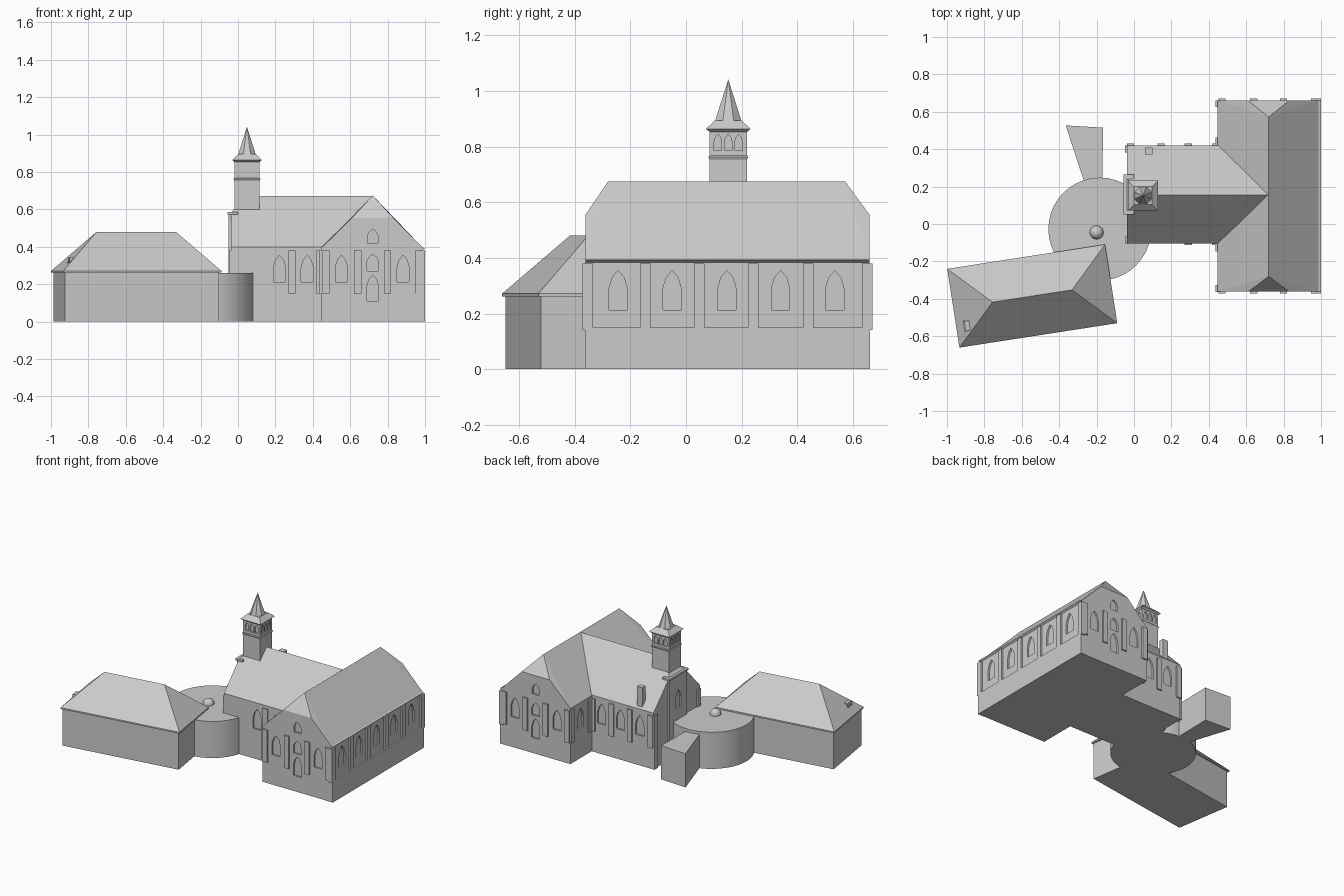
import bpy, bmesh, math
from mathutils import Vector, Matrix

if "Cube" in bpy.data.objects:
    bpy.data.objects.remove(bpy.data.objects["Cube"])

stone = bpy.data.materials.new("light_grey")
stone.diffuse_color = (0.6, 0.6, 0.6, 1)
stone.use_nodes = True
stone.node_tree.nodes["Principled BSDF"].inputs["Base Color"].default_value = stone.diffuse_color


def add_hull(bm, pts):
    part = bmesh.new()
    for p in pts:
        part.verts.new(p)
    bmesh.ops.convex_hull(part, input=part.verts[:])
    bmesh.ops.dissolve_limit(part, angle_limit=0.005, verts=part.verts[:], edges=part.edges[:])
    bmesh.ops.recalc_face_normals(part, faces=part.faces[:])
    me = bpy.data.meshes.new("tmp")
    part.to_mesh(me)
    part.free()
    bm.from_mesh(me)
    bpy.data.meshes.remove(me)


def hulls(name, groups):
    """One object made of several convex solids."""
    bm = bmesh.new()
    for g in groups:
        add_hull(bm, g)
    me = bpy.data.meshes.new(name)
    bm.to_mesh(me)
    bm.free()
    me.materials.append(stone)
    ob = bpy.data.objects.new(name, me)
    bpy.context.collection.objects.link(ob)
    return ob


def box(x0, x1, y0, y1, z0, z1):
    return [(x, y, z) for x in (x0, x1) for y in (y0, y1) for z in (z0, z1)]


def frustum(cx, cy, r0, z0, r1, z1):
    return [(cx + sx * r, cy + sy * r, z) for r, z in ((r0, z0), (r1, z1))
            for sx in (-1, 1) for sy in (-1, 1)]


def window(x, y, ang, w, z0, z1, d=0.012):
    """Pointed-arch solid straddling a wall whose outward normal is at ang."""
    h = z1 - z0
    prof = [(-.5, 0), (.5, 0), (.5, .54), (.32, .82), (0, 1), (-.32, .82), (-.5, .54)]
    n = Vector((math.cos(ang), math.sin(ang), 0))
    t = Vector((-n.y, n.x, 0))
    return [Vector((x, y, z0 + v * h)) + t * u * w + n * s
            for u, v in prof for s in (-d, 0.03)]


def cut(ob, groups):
    c = hulls("window_cutter", groups)
    c.hide_render = True
    m = ob.modifiers.new("windows", 'BOOLEAN')
    m.operation, m.solver, m.object = 'DIFFERENCE', 'EXACT', c
    bpy.context.view_layer.objects.active = ob
    bpy.ops.object.modifier_apply(modifier=m.name)
    bpy.data.objects.remove(c)


E, N, W, S = 0, math.pi / 2, math.pi, -math.pi / 2

# Main hall with half-hipped gables
X0, X1, Y0, Y1, XR = 0.447, 0.988, -0.362, 0.66, 0.72
hall = hulls("main_hall", [
    [(x, y, z) for x in (X0, X1) for y in (Y0, Y1) for z in (0, 0.395)]
    + [(x, y, 0.555) for x in (0.61, 0.83) for y in (Y0, Y1)]
    + [(XR, -0.28, 0.675), (XR, 0.572, 0.675)]])
bays = (-0.244, -0.05, 0.147, 0.34, 0.535)
wins = [window(X1, y, E, 0.066, 0.213, 0.355) for y in bays]
for y, a in ((Y0, S), (Y1, N)):
    wins += [window(x, y, a, 0.065, 0.213, 0.355) for x in (0.553, 0.883)]
    wins += [window(XR, y, a, w, z0, z1) for w, z0, z1 in
             ((0.055, 0.42, 0.495), (0.063, 0.27, 0.36), (0.063, 0.11, 0.25))]
wins += [window(X0, y, W, 0.066, 0.213, 0.355) for y in (-0.235, 0.545)]
cut(hall, wins)

# Plinth, eaves and pilasters of the hall
hulls("hall_plinth", [box(0.95, 1.0, Y0 - 0.002, Y1 + 0.002, 0, 0.15)])
hulls("hall_eaves", [
    [(0.96, y, z) for y in (Y0, Y1) for z in (0.382, 0.402)]
    + [(0.986, y, 0.382) for y in (Y0, Y1)] + [(1.0, y, 0.393) for y in (Y0, Y1)]])
pil = []
for y in (-0.353, -0.146, 0.048, 0.242, 0.44, 0.651):
    pil.append(box(0.97, 1.0, y - 0.019, y + 0.019, 0.14, 0.38))
for x in (0.47, 0.64, 0.80, 0.965):
    pil.append(box(x - 0.019, x + 0.019, -0.372, -0.35, 0.15, 0.38))
    pil.append(box(x - 0.019, x + 0.019, 0.65, 0.67, 0.15, 0.38))
for y in (-0.345, -0.13, 0.445, 0.643):
    pil.append(box(0.437, 0.46, y - 0.018, y + 0.018, 0.15, 0.38))
hulls("hall_pilasters", pil)

# Nave running into the hall roof
NX, NY0, NY1, YR = -0.038, -0.103, 0.42, 0.156
nave = hulls("nave", [
    [(x, y, z) for x in (NX, 0.449) for y in (NY0, NY1) for z in (0, 0.4)]
    + [(NX, YR - 0.085, 0.585), (NX, YR + 0.085, 0.585), (0.06, YR, 0.672), (XR, YR, 0.672)]])
cut(nave, [window(x, NY0, S, 0.064, 0.213, 0.355) for x in (0.222, 0.37)]
    + [window(x, NY1, N, 0.064, 0.213, 0.355) for x in (0.07, 0.222, 0.37)])
pil = []
for x in (-0.018, 0.145, 0.29, 0.437):
    pil.append(box(x - 0.019, x + 0.019, 0.41, 0.43, 0.15, 0.38))
for x in (0.29, 0.437):
    pil.append(box(x - 0.019, x + 0.019, -0.112, -0.09, 0.15, 0.38))
for y in (-0.085, 0.402):
    pil.append(box(-0.047, -0.03, y - 0.019, y + 0.019, 0, 0.38))
hulls("nave_pilasters", pil)

# Projecting bay on the west gable
bay = hulls("west_bay", [box(-0.05, 0.0, 0.06, 0.255, 0, 0.572)])
cut(bay, [window(-0.05, YR, W, 0.06, 0.34, 0.47)])
hulls("west_bay_cap", [box(-0.056, 0.0, 0.05, 0.265, 0.572, 0.585)])

# Chimney on the north slope
hulls("chimney", [box(0.058, 0.1, 0.372, 0.408, 0.4, 0.55)])

# Bell tower
TX, TY = 0.048, 0.152
hulls("tower_base", [frustum(TX, TY, 0.067, 0.5, 0.067, 0.756)])
hulls("tower_cornice", [frustum(TX, TY, 0.066, 0.75, 0.072, 0.763),
                        frustum(TX, TY, 0.072, 0.763, 0.068, 0.768)])
belfry = hulls("belfry", [frustum(TX, TY, 0.067, 0.764, 0.067, 0.862)])
slots = []
for a in (E, N, W, S):
    n = Vector((math.cos(a), math.sin(a)))
    t = Vector((-n.y, n.x))
    for u in (-0.037, 0, 0.037):
        p = Vector((TX, TY)) + n * 0.067 + t * u
        slots.append(window(p.x, p.y, a, 0.027, 0.786, 0.845, 0.008))
cut(belfry, slots)
hulls("spire_eaves", [frustum(TX, TY, 0.066, 0.852, 0.08, 0.864),
                      frustum(TX, TY, 0.08, 0.864, 0.048, 0.895)])
hulls("spire", [[(TX + 0.057 * math.cos(math.pi / 8 + k * math.pi / 4),
                  TY + 0.057 * math.sin(math.pi / 8 + k * math.pi / 4), 0.876)
                 for k in range(8)] + [(TX, TY, 1.042)]])

# Round link building with a small dome light
bpy.ops.mesh.primitive_cylinder_add(vertices=40, radius=0.275, depth=0.26, location=(-0.183, -0.027, 0.13))
link = bpy.context.object
link.name = "round_link"
bpy.ops.mesh.primitive_uv_sphere_add(segments=20, ring_count=12, radius=0.037, location=(-0.2, -0.045, 0.262))
dome = bpy.context.object
dome.name = "roof_dome"
for ob in (link, dome):
    ob.data.materials.append(stone)
    bpy.ops.object.select_all(action='DESELECT')
    ob.select_set(True)
    bpy.context.view_layer.objects.active = ob
    bpy.ops.object.shade_smooth_by_angle(angle=math.radians(35))

# Wedge-shaped porch
hulls("wedge_porch", [[(x, y, z) for z in (0, 0.24) for x, y in
                       ((-0.365, 0.527), (-0.165, 0.515), (-0.17, 0.22), (-0.265, 0.22))]])

# Rotated annex with hipped roof
L, D = 0.427, 0.213
walls = hulls("annex_walls", [box(-L + 0.01, L - 0.01, -D + 0.01, D - 0.01, 0, 0.268)])
roof = hulls("annex_roof", [box(-L, L, -D, D, 0.262, 0.272)
                            + [(-0.215, 0, 0.48), (0.215, 0, 0.48)]])
dormer = hulls("annex_dormer", [box(-0.385, -0.3, -0.135, -0.073, 0.305, 0.318),
                                box(-0.38, -0.3, -0.13, -0.078, 0.3, 0.342)])
for ob in (walls, roof, dormer):
    ob.data.transform(Matrix.Translation((-0.544, -0.385, 0))
                      @ Matrix.Rotation(math.radians(8.8), 4, 'Z'))
